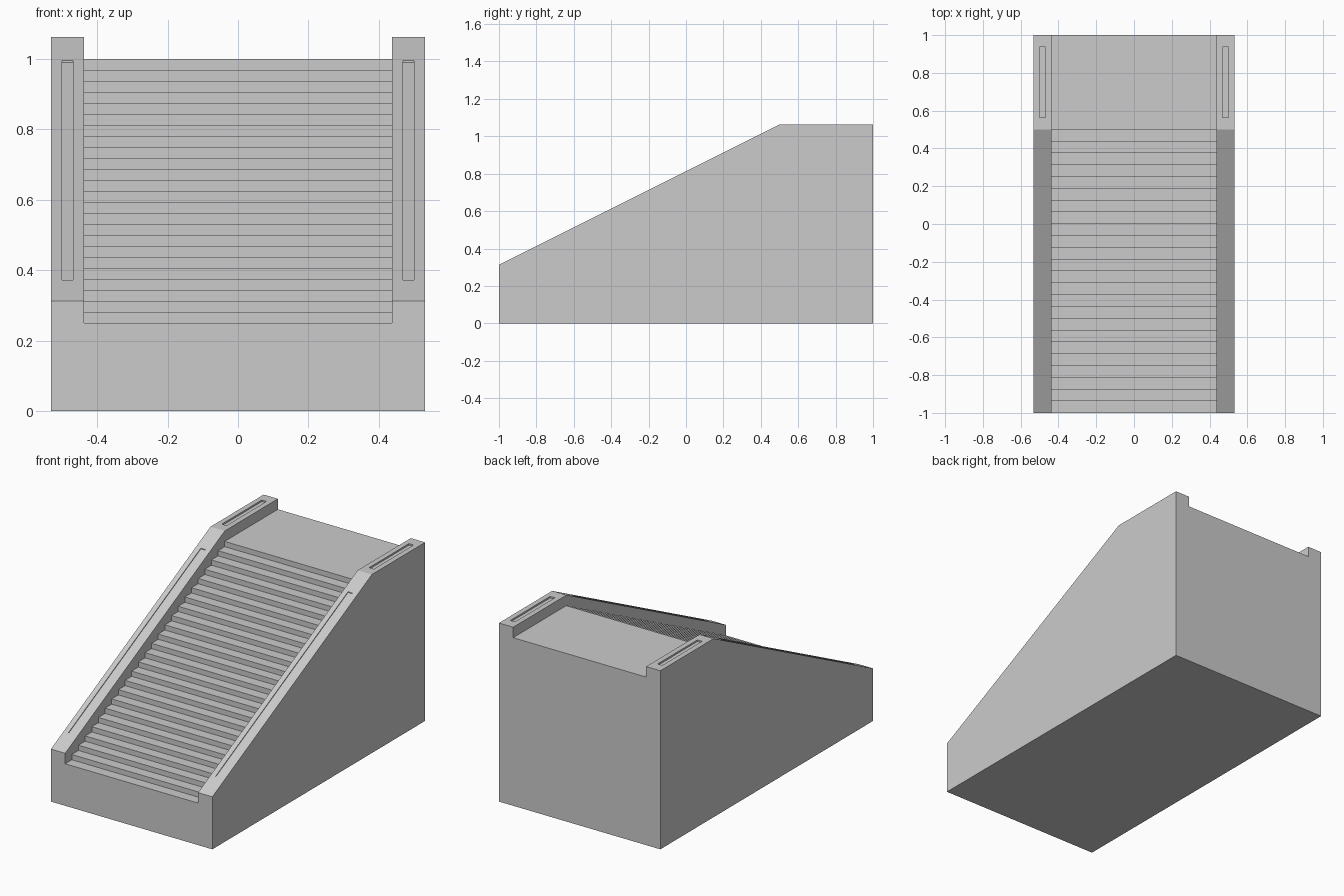
import bpy
import bmesh

if "Cube" in bpy.data.objects:
    bpy.data.objects.remove(bpy.data.objects["Cube"])

STEPS, RUN, RISE = 24, 0.0625, 0.03125
INNER, OUTER = 0.4375, 0.53125


def prism(name, profile, x0, x1):
    """Extrude a closed (y, z) profile from x0 to x1."""
    bm = bmesh.new()
    face = bm.faces.new([bm.verts.new((x0, y, z)) for y, z in profile])
    ext = bmesh.ops.extrude_face_region(bm, geom=[face])
    moved = [g for g in ext["geom"] if isinstance(g, bmesh.types.BMVert)]
    bmesh.ops.translate(bm, verts=moved, vec=(x1 - x0, 0, 0))
    bmesh.ops.recalc_face_normals(bm, faces=bm.faces)
    mesh = bpy.data.meshes.new(name)
    bm.to_mesh(mesh)
    bm.free()
    obj = bpy.data.objects.new(name, mesh)
    bpy.context.collection.objects.link(obj)
    return obj


def cut(target, cutter):
    mod = target.modifiers.new(cutter.name, 'BOOLEAN')
    mod.operation = 'DIFFERENCE'
    mod.solver = 'EXACT'
    mod.object = cutter
    cutter.hide_render = True
    bpy.context.view_layer.objects.active = target
    bpy.ops.object.modifier_apply(modifier=mod.name)
    bpy.data.objects.remove(cutter)


def slope_z(y):
    return 0.3125 + 0.5 * (y + 1)


# Solid block with the sloping side-wall outline
stairs = prism("staircase", [(-1, 0), (1, 0), (1, 1.0625), (0.5, 1.0625), (-1, 0.3125)],
               -OUTER, OUTER)

# Channel between the walls: treads, risers and top landing
steps = [(-1.1, 0.25)]
for k in range(1, STEPS + 1):
    y = -1 + k * RUN
    steps += [(y, 0.25 + (k - 1) * RISE), (y, 0.25 + k * RISE)]
steps += [(1.1, 1.0), (1.1, 1.3), (-1.1, 1.3)]
cut(stairs, prism("step_channel", steps, -INNER, INNER))

# Shallow grooves along the wall tops: one level, one on the slope
for side in (-1, 1):
    x0, x1 = sorted((side * 0.469, side * 0.5))
    cut(stairs, prism("level_groove", [(0.5625, 1.053), (0.9375, 1.053),
                                       (0.9375, 1.1), (0.5625, 1.1)], x0, x1))
    a, b = -0.88, 0.365
    cut(stairs, prism("slope_groove", [(a, slope_z(a) - 0.005), (b, slope_z(b) - 0.005),
                                       (b, slope_z(b) + 0.04), (a, slope_z(a) + 0.04)], x0, x1))
